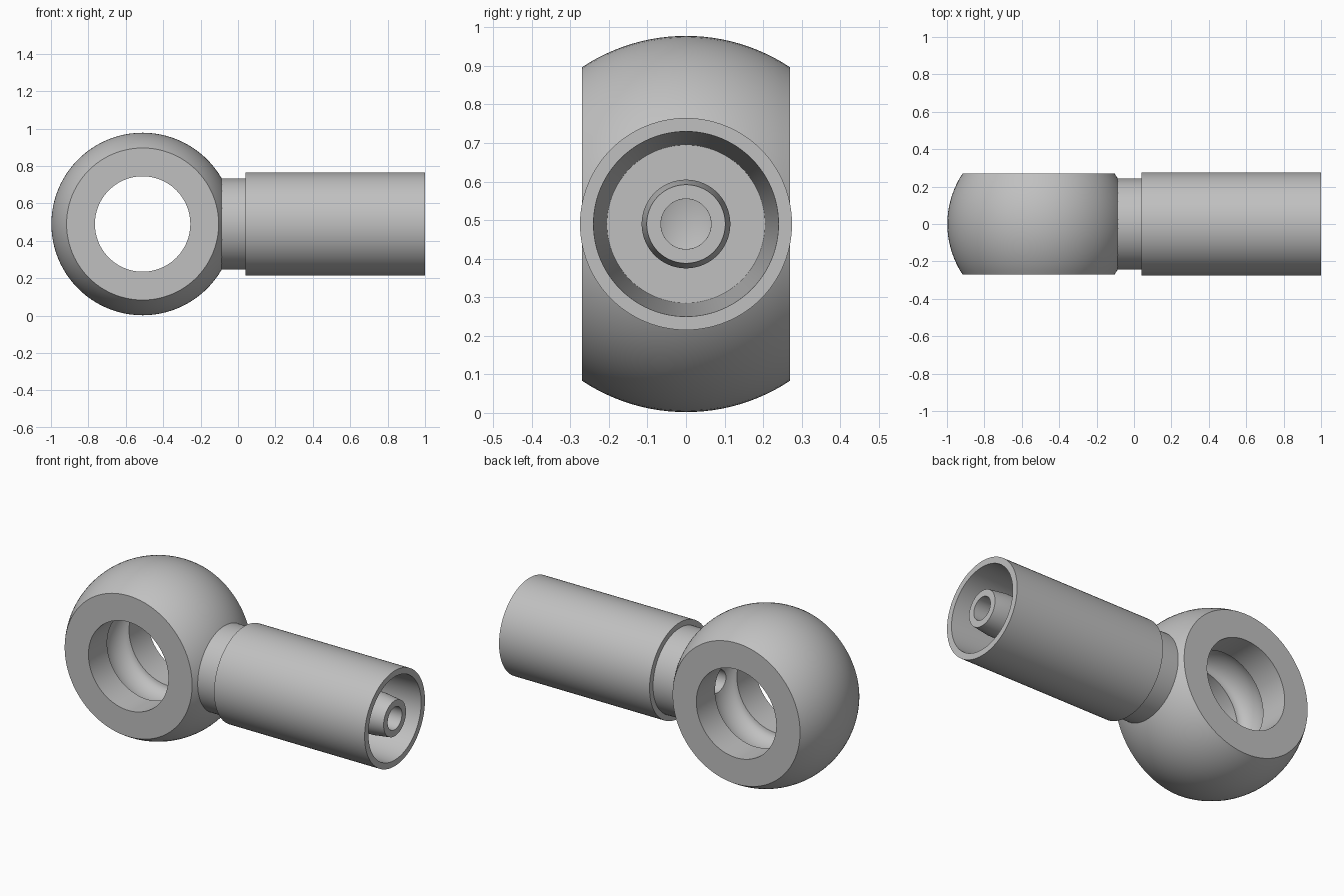
import bpy, bmesh, math
from mathutils import Matrix

if "Cube" in bpy.data.objects:
    bpy.data.objects.remove(bpy.data.objects["Cube"])

CX, CZ = -0.51, 0.49      # centre of the eye
R, HALF = 0.488, 0.27     # ball radius, half width between flats
BORE, HOLE = 0.255, 0.065
SEG = 96

steel = bpy.data.materials.new("light_grey_steel")
steel.diffuse_color = (0.53, 0.53, 0.53, 1)
steel.use_nodes = True
steel.node_tree.nodes["Principled BSDF"].inputs["Base Color"].default_value = steel.diffuse_color


def lathe(name, profile, rotation, location):
    """Spin a closed (radius, height) outline around the z axis, then place it."""
    bm = bmesh.new()
    rings = []
    for i in range(SEG):
        a = 2 * math.pi * i / SEG
        rings.append([bm.verts.new((r * math.cos(a), r * math.sin(a), h)) for r, h in profile])
    n = len(profile)
    for i in range(SEG):
        p, q = rings[i], rings[(i + 1) % SEG]
        for j in range(n):
            k = (j + 1) % n
            bm.faces.new((p[j], q[j], q[k], p[k]))
    bm.transform(Matrix.Translation(location) @ rotation)
    bmesh.ops.recalc_face_normals(bm, faces=bm.faces)
    mesh = bpy.data.meshes.new(name)
    bm.to_mesh(mesh)
    bm.free()
    mesh.materials.append(steel)
    obj = bpy.data.objects.new(name, mesh)
    bpy.context.collection.objects.link(obj)
    return obj


def activate(obj):
    bpy.ops.object.select_all(action='DESELECT')
    obj.select_set(True)
    bpy.context.view_layer.objects.active = obj


# Ball-shaped eye with flat sides, a through bore and a rounded inner groove
limit = math.asin(HALF / R)
outer = []
for i in range(25):
    t = -limit + 2 * limit * i / 24
    outer.append((R * math.cos(t), R * math.sin(t)))
groove = []
for i in range(17):
    t = math.pi * i / 16
    groove.append((BORE + 0.06 * math.sin(t), 0.10 * math.cos(t)))
eye = lathe("eye_ring", outer + [(BORE, HALF)] + groove + [(BORE, -HALF)],
            Matrix.Rotation(math.pi / 2, 4, 'X'), (CX, 0, CZ))

# Cross drilling from the stem into the groove
bpy.ops.mesh.primitive_cylinder_add(vertices=48, radius=HOLE, depth=0.4,
                                    location=(-0.1, 0, CZ), rotation=(0, math.pi / 2, 0))
cutter = bpy.context.object
cutter.name = "drill_cutter"
cutter.hide_render = True
cut = eye.modifiers.new("drill", 'BOOLEAN')
cut.operation = 'DIFFERENCE'
cut.solver = 'EXACT'
cut.object = cutter
activate(eye)
bpy.ops.object.modifier_apply(modifier=cut.name)
bpy.data.objects.remove(cutter)

# Neck, hose sleeve and inner nipple as one turned part along x
stem_outline = [
    (HOLE, -0.12), (0.243, -0.12), (0.243, 0.04),      # neck
    (0.275, 0.04), (0.275, 1.0), (0.24, 1.0),          # sleeve outside and rim
    (0.205, 0.12), (0.115, 0.12),                      # hose space
    (0.115, 0.90), (0.102, 1.0), (HOLE, 1.0),          # nipple
]
stem = lathe("hose_stem", stem_outline, Matrix.Rotation(math.pi / 2, 4, 'Y'), (0, 0, CZ))

for obj in (eye, stem):
    activate(obj)
    bpy.ops.object.shade_smooth_by_angle(angle=math.radians(25))
stem.data.update()
